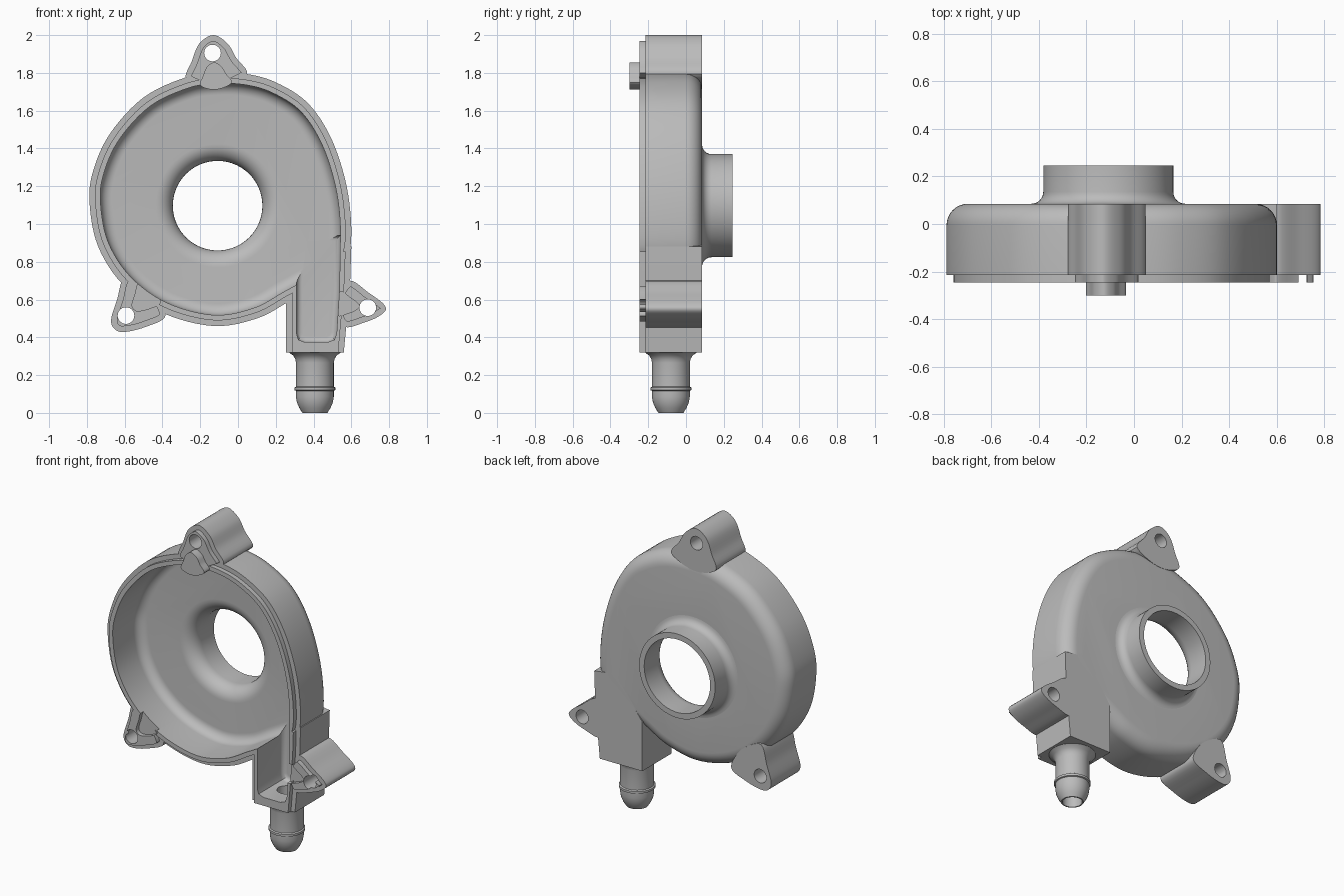
import bpy, bmesh
from math import sin, cos, pi
from mathutils import Vector

cube = bpy.data.objects.get("Cube")
if cube:
    bpy.data.objects.remove(cube, do_unlink=True)

LIP, RIM, BACK, FLOOR = -0.245, -0.215, 0.085, 0.025   # depth levels along y
STEP, WALL = 0.03, 0.058

grey = bpy.data.materials.new("housing_grey")
grey.use_nodes = True
grey.diffuse_color = (0.5, 0.5, 0.5, 1)
grey.node_tree.nodes["Principled BSDF"].inputs["Base Color"].default_value = (0.5, 0.5, 0.5, 1)


def skin(name, rings, loop=False):
    """Skin matching rings of points into a closed solid."""
    bm = bmesh.new()
    vs = [[bm.verts.new(p) for p in ring] for ring in rings]
    n = len(vs[0])
    for a, b in zip(vs, vs[1:] + vs[:1] if loop else vs[1:]):
        for i in range(n):
            j = (i + 1) % n
            bm.faces.new((a[i], a[j], b[j], b[i]))
    if not loop:
        bm.faces.new(vs[0])
        bm.faces.new(vs[-1])
    bmesh.ops.recalc_face_normals(bm, faces=bm.faces)
    mesh = bpy.data.meshes.new(name)
    bm.to_mesh(mesh)
    bm.free()
    mesh.materials.append(grey)
    ob = bpy.data.objects.new(name, mesh)
    bpy.context.collection.objects.link(ob)
    return ob


def spline(pts, n=6):
    """Closed smooth curve through the points."""
    p, out = [Vector(q) for q in pts], []
    for i in range(len(p)):
        a, b, c, d = (p[(i + k) % len(p)] for k in (-1, 0, 1, 2))
        for s in range(n):
            t = s / n
            out.append(0.5 * (2 * b + (c - a) * t + (2 * a - 5 * b + 4 * c - d) * t * t
                              + (3 * b - a - 3 * c + d) * t ** 3))
    return out


def inset(pts, dist):
    """Move a closed outline inwards by a distance."""
    p = [Vector(q) for q in pts]
    if sum(a.x * b.y - a.y * b.x for a, b in zip(p, p[1:] + p[:1])) < 0:
        p.reverse()
    out = []
    for i, q in enumerate(p):
        e1, e2 = (q - p[i - 1]).normalized(), (p[(i + 1) % len(p)] - q).normalized()
        n1, n2 = Vector((-e1.y, e1.x)), Vector((-e2.y, e2.x))
        out.append(q + (n1 + n2) * (dist / (1 + n1.dot(n2))))
    return out


def prism(name, outline, levels):
    """Stack (depth, inset) copies of an x-z outline along y."""
    return skin(name, [[(q.x, y, q.y) for q in inset(outline, d)] for y, d in levels])


def fillet(end, r, start=0.0, n=8):
    """Levels for a rounded edge that finishes at depth end."""
    return [(end - r + r * sin(a), start + r * (1 - cos(a)))
            for a in (pi / 2 * k / n for k in range(n + 1))]


def turned(name, centre, axis, profile, loop=False, n=72):
    """Turn (radius, height) points about the y or z axis."""
    c, rings = Vector(centre), []
    for r, h in profile:
        ring = []
        for k in range(n):
            u, v = r * cos(2 * pi * k / n), r * sin(2 * pi * k / n)
            ring.append(c + Vector((u, h, v) if axis == "y" else (u, v, h)))
        rings.append(ring)
    return skin(name, rings, loop)


def combine(base, other, op):
    mod = base.modifiers.new("join", "BOOLEAN")
    mod.operation, mod.solver, mod.object = op, "EXACT", other
    bpy.ops.object.select_all(action="DESELECT")
    bpy.context.view_layer.objects.active = base
    base.select_set(True)
    bpy.ops.object.modifier_apply(modifier=mod.name)
    bpy.data.objects.remove(other, do_unlink=True)


FRONT = [(LIP, STEP), (RIM, STEP), (RIM, 0)]   # raised lip inside the rim

# Spiral casing with a rounded back edge
volute = spline([(0.6, 0.95), (0.575, 1.2), (0.495, 1.45), (0.37, 1.64), (0.2, 1.75),
                 (0.04, 1.795), (-0.12, 1.8), (-0.28, 1.775), (-0.5, 1.67), (-0.68, 1.475),
                 (-0.77, 1.27), (-0.785, 1.1), (-0.74, 0.88), (-0.61, 0.68), (-0.4, 0.53),
                 (-0.13, 0.46), (0.1, 0.5), (0.27, 0.59), (0.46, 0.7), (0.57, 0.81)])
housing = prism("housing", volute, FRONT + fillet(BACK, 0.09))

# Outlet block, with its lip running out to the lower face
block = [(0.255, 0.32), (0.56, 0.32), (0.577, 0.5), (0.594, 0.7), (0.6, 0.88),
         (0.45, 0.9), (0.255, 0.64)]
combine(housing, prism("outlet_block", block, FRONT + [(BACK, 0)]), "UNION")
lip = [(0.285, 0.32), (0.531, 0.32), (0.546, 0.5), (0.285, 0.5)]
combine(housing, prism("outlet_lip", lip, [(LIP, 0), (RIM + 0.02, 0)]), "UNION")

# Screw lugs: outline, inner base point, hole centre
lugs = [
    ([(-0.275, 1.77), (-0.245, 1.86), (-0.205, 1.955), (-0.13, 2.0), (-0.055, 1.955),
      (-0.01, 1.88), (0.048, 1.795)], (-0.12, 1.7), (-0.135, 1.905)),
    ([(-0.6, 0.72), (-0.64, 0.6), (-0.672, 0.49), (-0.645, 0.437), (-0.587, 0.43),
      (-0.49, 0.455), (-0.386, 0.508)], (-0.44, 0.66), (-0.593, 0.515)),
    ([(0.593, 0.7), (0.693, 0.635), (0.765, 0.582), (0.782, 0.545), (0.74, 0.508),
      (0.672, 0.48), (0.566, 0.455)], (0.49, 0.58), (0.687, 0.557)),
]
pockets = []
for pts, base, hole in lugs:
    base = Vector(base)
    ends = [Vector(pts[k]).lerp(base, 0.65) for k in (-1, 0)]
    outline = spline(pts + ends)
    combine(housing, prism("lug", outline, FRONT + [(BACK, 0)]), "UNION")
    pockets.append([base + (q - base) * 0.52 for q in outline])

# Inlet neck on the back
eye = (-0.108, 0, 1.097)
neck = [(0.325, 0.05), (0.325, BACK)]
neck += [(0.273 + 0.05 * (1 - sin(a)), BACK + 0.05 * (1 - cos(a)))
         for a in (pi / 2 * k / 6 for k in range(7))]
combine(housing, turned("inlet_neck", eye, "y", neck + [(0.273, 0.245)]), "UNION")

# Hollow out the casing and the outlet channel
cavity = [(-0.3, WALL)] + fillet(FLOOR, 0.06, WALL)
combine(housing, prism("cavity", volute, cavity), "DIFFERENCE")
channel = [(0.31, 0.42), (0.32, 0.387), (0.355, 0.374), (0.475, 0.374), (0.51, 0.387),
           (0.522, 0.42), (0.537, 0.65), (0.542, 0.94), (0.34, 0.94), (0.31, 0.7)]
combine(housing, prism("channel", channel, [(-0.3, 0)] + fillet(FLOOR, 0.03)), "DIFFERENCE")

# Shallow pockets and screw holes in the lugs
for pocket, (pts, base, hole) in zip(pockets, lugs):
    combine(housing, prism("pocket", pocket, [(-0.3, 0), (RIM - 0.002, 0)]), "DIFFERENCE")
    screw = turned("screw_hole", (hole[0], 0, hole[1]), "y", [(0.044, -0.4), (0.044, 0.3)], n=32)
    combine(housing, screw, "DIFFERENCE")

# Inlet bore with a rounded mouth inside
bore = [(0.237, 0.4)]
bore += [(0.237 + 0.09 * (1 - cos(a)), FLOOR + 0.09 * (1 - sin(a)))
         for a in (pi / 2 * k / 8 for k in range(9))]
combine(housing, turned("inlet_bore", eye, "y", bore + [(0.327, -0.02)]), "DIFFERENCE")

# Hose barb under the outlet, bored through into the channel
spout = (0.407, -0.08, 0)
BORE = 0.058
drill = turned("outlet_bore", spout, "z", [(BORE, 0.2), (BORE, 0.42)], n=48)
combine(housing, drill, "DIFFERENCE")
barb = turned("hose_barb", spout, "z", [
    (BORE, 0), (0.066, 0), (0.082, 0.025), (0.095, 0.055), (0.1, 0.085), (0.1, 0.117),
    (0.108, 0.12), (0.108, 0.134), (0.1, 0.139), (0.1, 0.265), (0.104, 0.285),
    (0.115, 0.304), (0.138, 0.32), (BORE, 0.32)], loop=True)

# Smooth shading with sharp edges kept
bpy.ops.object.select_all(action="DESELECT")
for ob in (housing, barb):
    ob.select_set(True)
bpy.context.view_layer.objects.active = housing
bpy.ops.object.shade_smooth_by_angle(angle=pi / 6)
